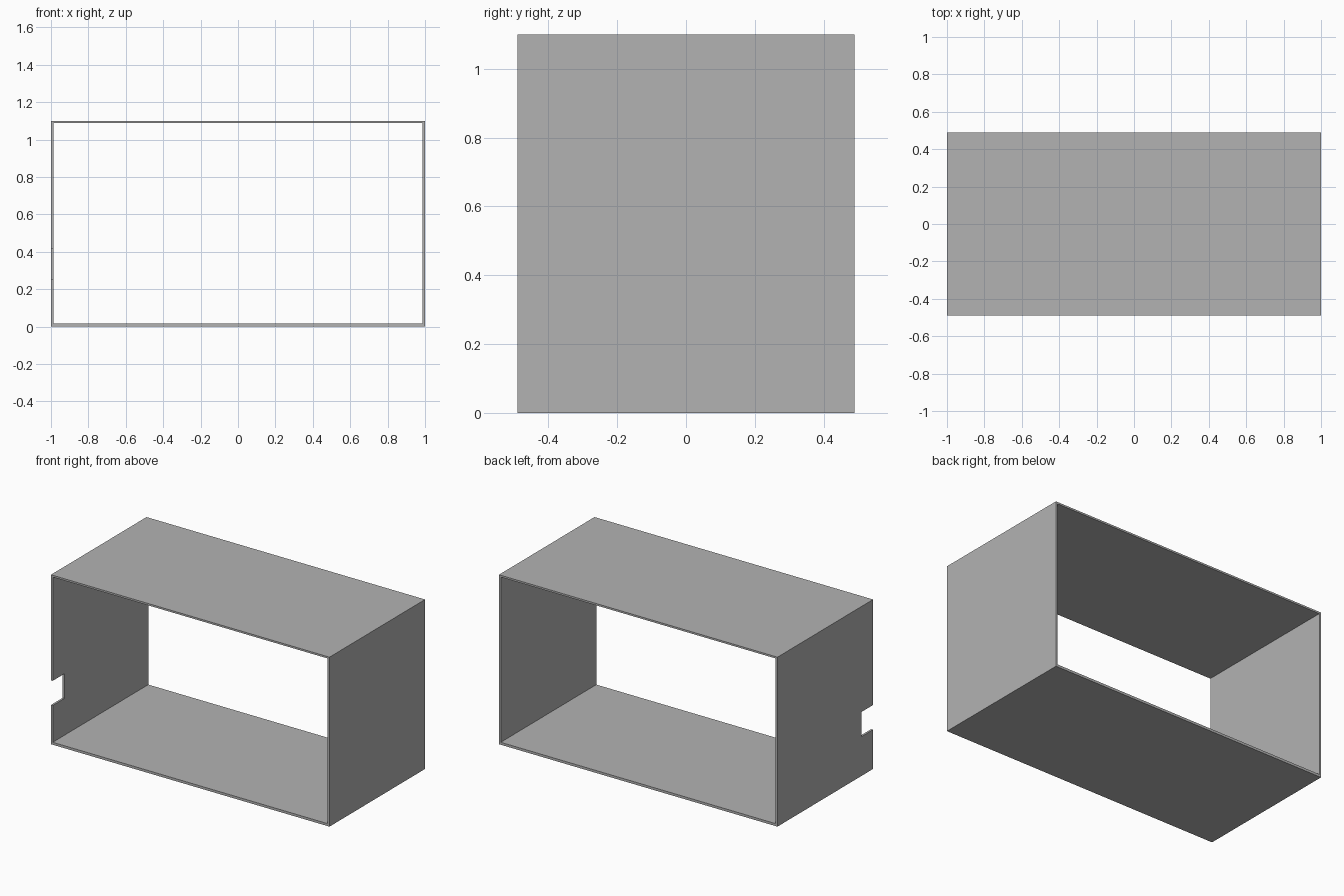
import bpy

WIDTH, DEPTH, HEIGHT = 2.0, 0.98, 1.10
SIDE, TOP, BOTTOM = 0.013, 0.012, 0.016

if "Cube" in bpy.data.objects:
    bpy.data.objects.remove(bpy.data.objects["Cube"], do_unlink=True)

# Single plain grey
grey = bpy.data.materials.new("plain_grey")
grey.use_nodes = True
color = (0.45, 0.45, 0.45, 1)
grey.diffuse_color = color
grey.node_tree.nodes["Principled BSDF"].inputs["Base Color"].default_value = color


def box(name, low, high):
    """Axis-aligned box between two corners."""
    center = [(a + b) / 2 for a, b in zip(low, high)]
    bpy.ops.mesh.primitive_cube_add(size=1, location=center)
    obj = bpy.context.object
    obj.name = name
    obj.scale = [b - a for a, b in zip(low, high)]
    bpy.ops.object.transform_apply(location=True, rotation=False, scale=True)
    obj.data.materials.append(grey)
    return obj


def cut(target, cutter):
    """Subtract the cutter from the target, then discard it."""
    cutter.hide_render = True
    mod = target.modifiers.new("cut", "BOOLEAN")
    mod.operation = "DIFFERENCE"
    mod.solver = "EXACT"
    mod.object = cutter
    bpy.context.view_layer.objects.active = target
    bpy.ops.object.modifier_apply(modifier=mod.name)
    bpy.data.objects.remove(cutter, do_unlink=True)


x, y = WIDTH / 2, DEPTH / 2

# Rectangular sleeve, open at the front and back
sleeve = box("box_sleeve", (-x, -y, 0), (x, y, HEIGHT))
cut(sleeve, box("opening_cutter", (-x + SIDE, -y - 0.1, BOTTOM),
                (x - SIDE, y + 0.1, HEIGHT - TOP)))

# Cable notch in the front edge of the right wall
cut(sleeve, box("notch_cutter", (-x - 0.1, -y - 0.1, 0.255),
                (-x + 0.1, -y + 0.12, 0.415)))
